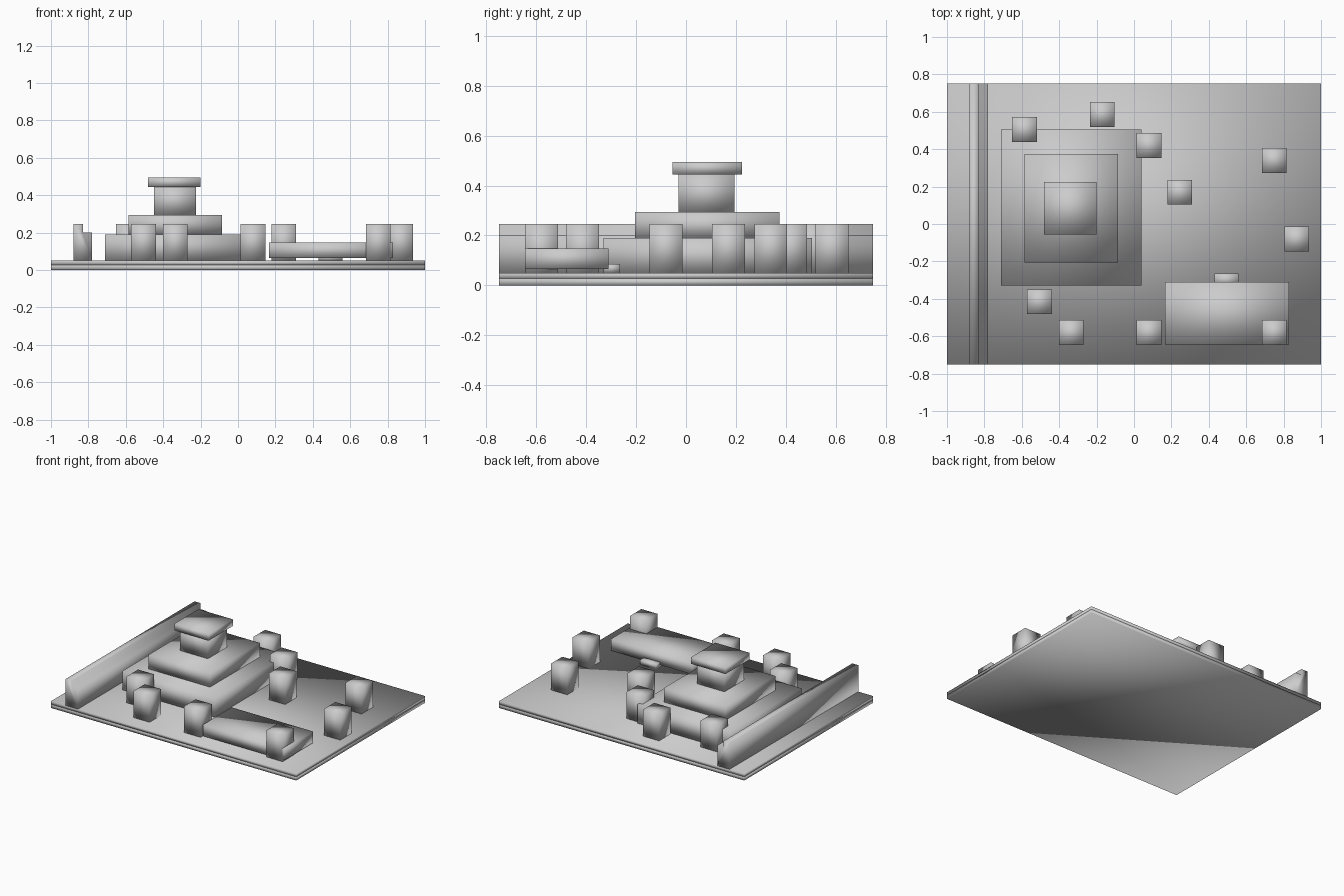
import bpy, bmesh

if "Cube" in bpy.data.objects:
    bpy.data.objects.remove(bpy.data.objects["Cube"])

grey = bpy.data.materials.new("light_grey")
grey.diffuse_color = (0.6, 0.6, 0.6, 1)
grey.use_nodes = True
grey.node_tree.nodes["Principled BSDF"].inputs["Base Color"].default_value = grey.diffuse_color


def box(name, x0, x1, y0, y1, z0, z1):
    """Soft-shaded box given by its extents."""
    bm = bmesh.new()
    bmesh.ops.create_cube(bm, size=1)
    for v in bm.verts:
        v.co.x = x1 if v.co.x > 0 else x0
        v.co.y = y1 if v.co.y > 0 else y0
        v.co.z = z1 if v.co.z > 0 else z0
    for f in bm.faces:
        f.smooth = True
    mesh = bpy.data.meshes.new(name)
    bm.to_mesh(mesh)
    bm.free()
    mesh.materials.append(grey)
    ob = bpy.data.objects.new(name, mesh)
    bpy.context.collection.objects.link(ob)
    return ob


# Two-layer ground plate
box("base_plate", -1, 1, -0.75, 0.75, 0, 0.027)
box("ground_plate", -1, 1, -0.75, 0.75, 0.027, 0.05)

# Long wall on the left: stepped cross-section swept along y
profile = [(-0.88, 0.05), (-0.78, 0.05), (-0.78, 0.2), (-0.83, 0.2),
           (-0.83, 0.245), (-0.88, 0.245)]
bm = bmesh.new()
face = bm.faces.new([bm.verts.new((x, -0.75, z)) for x, z in profile])
ext = bmesh.ops.extrude_face_region(bm, geom=[face])
bmesh.ops.translate(bm, vec=(0, 1.5, 0),
                    verts=[g for g in ext["geom"] if isinstance(g, bmesh.types.BMVert)])
bmesh.ops.recalc_face_normals(bm, faces=bm.faces)
for f in bm.faces:
    f.smooth = True
mesh = bpy.data.meshes.new("boundary_wall")
bm.to_mesh(mesh)
bm.free()
mesh.materials.append(grey)
bpy.context.collection.objects.link(bpy.data.objects.new("boundary_wall", mesh))

# Stepped main building with tower and flat roof
box("lower_tier", -0.71, 0.04, -0.33, 0.505, 0.05, 0.19)
box("upper_tier", -0.585, -0.085, -0.205, 0.375, 0.19, 0.295)
box("tower", -0.45, -0.225, -0.03, 0.195, 0.295, 0.445)
box("tower_roof", -0.48, -0.2, -0.055, 0.225, 0.445, 0.495)

# Low raised slab with a step at its back
box("low_platform", 0.165, 0.83, -0.645, -0.31, 0.065, 0.148)
box("platform_step", 0.43, 0.56, -0.33, -0.265, 0.05, 0.085)

# Block trees
trees = [(-0.585, 0.505), (-0.17, 0.585), (0.08, 0.42), (0.245, 0.17),
         (0.75, 0.34), (0.87, -0.08), (-0.505, -0.415), (-0.335, -0.58),
         (0.08, -0.58), (0.75, -0.58)]
for i, (x, y) in enumerate(trees):
    box(f"tree_block_{i + 1}", x - 0.066, x + 0.066, y - 0.066, y + 0.066, 0.05, 0.245)
